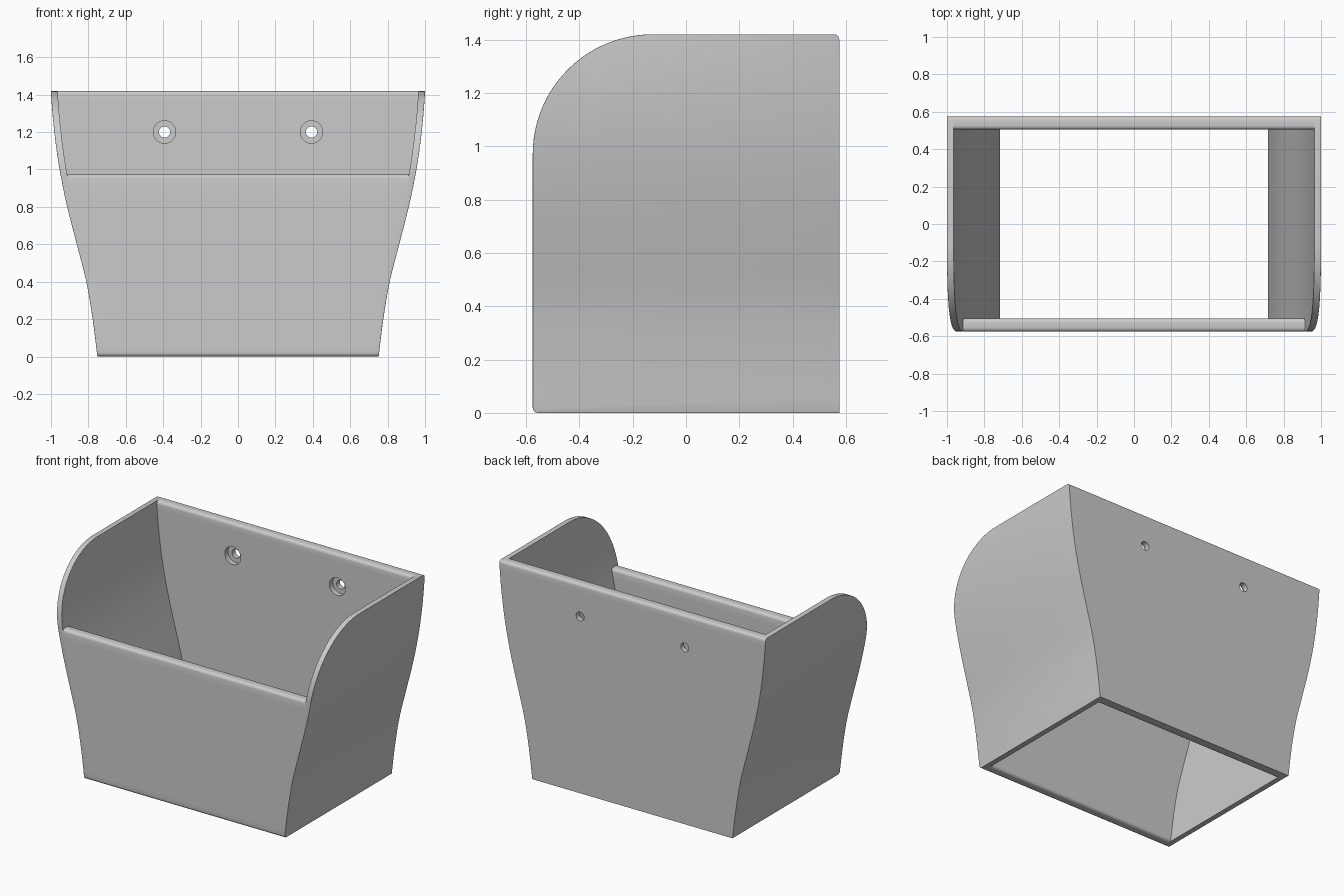
import bpy, bmesh, math
from mathutils import Vector

if "Cube" in bpy.data.objects:
    bpy.data.objects.remove(bpy.data.objects["Cube"])

HEIGHT, DEPTH = 1.42, 0.575        # total height, half depth
SIDE_T, WALL_T = 0.036, 0.07       # wall thicknesses
FRONT_H = 0.975
ROUND = 0.02

# half width of the outside at evenly spaced heights
STEP = 0.2
FLARE = [0.752, 0.777, 0.811, 0.862, 0.913, 0.954, 0.982, 0.999, 1.005]

grey = bpy.data.materials.new("matte_grey")
grey.diffuse_color = (0.6, 0.6, 0.6, 1)
grey.use_nodes = True
grey.node_tree.nodes["Principled BSDF"].inputs["Base Color"].default_value = grey.diffuse_color


def half_width(z):
    """Smooth S-curve through the flare points."""
    i = max(0, min(int(z / STEP), len(FLARE) - 2))
    t = z / STEP - i
    p1, p2 = FLARE[i], FLARE[i + 1]
    p0 = FLARE[i - 1] if i else 2 * p1 - p2
    p3 = FLARE[i + 2] if i + 2 < len(FLARE) else 2 * p2 - p1
    x = 0.5 * (2 * p1 + (p2 - p0) * t + (2 * p0 - 5 * p1 + 4 * p2 - p3) * t * t
               + (3 * p1 - p0 - 3 * p2 + p3) * t ** 3)
    return min(x, 1.0)


def extrude_outline(outline, x0, x1):
    """Prism of a (y, z) outline between two x positions."""
    bm = bmesh.new()
    face = bm.faces.new([bm.verts.new((x0, y, z)) for y, z in outline])
    new = bmesh.ops.extrude_face_region(bm, geom=[face])["geom"]
    for v in new:
        if isinstance(v, bmesh.types.BMVert):
            v.co.x = x1
    bmesh.ops.recalc_face_normals(bm, faces=bm.faces)
    return bm


def round_edges(bm, rule, radius):
    edges = [e for e in bm.edges if rule(e.verts[0].co, e.verts[1].co)]
    bmesh.ops.bevel(bm, geom=edges, offset=radius, segments=4, profile=0.5,
                    affect='EDGES', clamp_overlap=True)


def slice_rows(bm, count=28):
    """Horizontal loops so that the wall can follow the flare."""
    for i in range(1, count):
        geom = bm.verts[:] + bm.edges[:] + bm.faces[:]
        bmesh.ops.bisect_plane(bm, geom=geom, dist=1e-5,
                               plane_co=(0, 0, HEIGHT * i / count),
                               plane_no=(0, 0, 1))


def finish(bm, name):
    bmesh.ops.recalc_face_normals(bm, faces=bm.faces)
    mesh = bpy.data.meshes.new(name)
    bm.to_mesh(mesh)
    bm.free()
    mesh.materials.append(grey)
    obj = bpy.data.objects.new(name, mesh)
    bpy.context.collection.objects.link(obj)
    return obj


def shade(obj):
    bpy.ops.object.select_all(action='DESELECT')
    obj.select_set(True)
    bpy.context.view_layer.objects.active = obj
    bpy.ops.object.shade_smooth_by_angle(angle=math.radians(30))


def arc(cy, cz, r, a0, a1, n):
    return [(cy + r * math.cos(math.radians(a0 + (a1 - a0) * i / n)),
             cz + r * math.sin(math.radians(a0 + (a1 - a0) * i / n)))
            for i in range(n + 1)]


# Side walls: big front curve, outer rim rounded, bent to the flare
side_outline = ([(DEPTH, 0)]
                + arc(DEPTH - ROUND, HEIGHT - ROUND, ROUND, 0, 90, 4)
                + arc(-0.125, HEIGHT - 0.45, 0.45, 90, 180, 24)
                + arc(-DEPTH + ROUND, ROUND, ROUND, 180, 270, 4))
for sign, name in ((1, "right_side"), (-1, "left_side")):
    bm = extrude_outline(side_outline, -SIDE_T, 0)
    round_edges(bm, lambda a, b: min(a.x, b.x) > -1e-4
                and min(a.y, b.y) < DEPTH - 0.021, 0.018)
    slice_rows(bm)
    for v in bm.verts:
        v.co.x = sign * (v.co.x + half_width(v.co.z))
    shade(finish(bm, name))


def cross_wall(name, y0, y1, height, keep_sharp):
    """Wall between the sides, with rounded long edges."""
    outline = [(y0, 0), (y1, 0), (y1, height), (y0, height)]
    bm = extrude_outline(outline, -1, 1)
    round_edges(bm, lambda a, b: abs(a.x - b.x) > 1
                and not keep_sharp(a), ROUND)
    slice_rows(bm)
    for v in bm.verts:
        v.co.x *= half_width(v.co.z) - SIDE_T + 0.002
    return finish(bm, name)


front = cross_wall("front_wall", -DEPTH, -DEPTH + WALL_T, FRONT_H,
                   lambda p: False)
shade(front)
back = cross_wall("back_wall", DEPTH - WALL_T, DEPTH, HEIGHT,
                  lambda p: p.z < 0.1 and p.y > DEPTH - 0.01)


# Screw holes: narrow through hole with a wide recess on the inside
def drill(x, radius, y0, y1):
    bpy.ops.mesh.primitive_cylinder_add(
        vertices=32, radius=radius, depth=y1 - y0,
        location=(x, (y0 + y1) / 2, 1.2), rotation=(math.pi / 2, 0, 0))
    cutter = bpy.context.object
    cutter.name = "hole_cutter"
    cutter.hide_render = True
    mod = back.modifiers.new("hole", 'BOOLEAN')
    mod.operation, mod.solver, mod.object = 'DIFFERENCE', 'EXACT', cutter
    bpy.context.view_layer.objects.active = back
    bpy.ops.object.modifier_apply(modifier=mod.name)
    bpy.data.objects.remove(cutter)


for x in (-0.393, 0.393):
    drill(x, 0.06, DEPTH - WALL_T - 0.05, DEPTH - WALL_T + 0.035)
    drill(x, 0.03, DEPTH - WALL_T - 0.05, DEPTH + 0.05)
shade(back)
